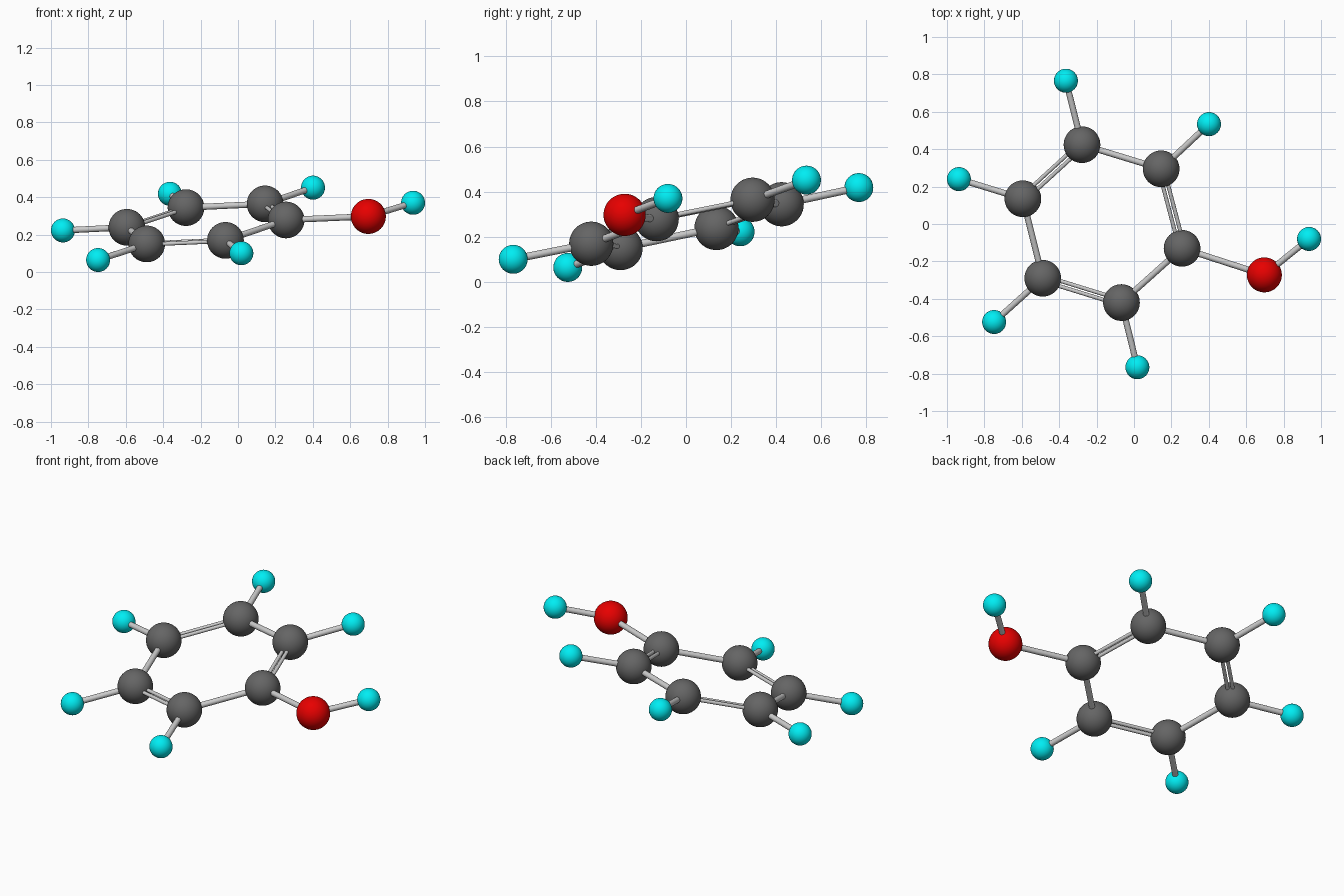
import bpy
from mathutils import Vector

if "Cube" in bpy.data.objects:
    bpy.data.objects.remove(bpy.data.objects["Cube"])


def material(name, color):
    m = bpy.data.materials.new(name)
    m.diffuse_color = (*color, 1)
    m.use_nodes = True
    m.node_tree.nodes["Principled BSDF"].inputs["Base Color"].default_value = m.diffuse_color
    return m


DARK = material("dark_grey", (0.13, 0.13, 0.13))
RED = material("red", (0.8, 0.0, 0.0))
CYAN = material("cyan", (0.0, 0.85, 0.9))

# Ball centres: ring of six, then the side balls keyed by the ball they hang on
RING = [Vector(p) for p in (
    (-0.278, 0.424, 0.344), (0.145, 0.295, 0.364), (0.257, -0.130, 0.278),
    (-0.067, -0.420, 0.169), (-0.488, -0.290, 0.150), (-0.594, 0.135, 0.239))]
OXYGEN = Vector((0.697, -0.272, 0.297))
OXYGEN_H = Vector((0.936, -0.080, 0.370))
RING_H = {0: (-0.364, 0.766, 0.418), 1: (0.401, 0.534, 0.451),
          3: (0.018, -0.766, 0.100), 4: (-0.748, -0.524, 0.064),
          5: (-0.936, 0.240, 0.222)}
NORMAL = (RING[2] - RING[0]).cross(RING[4] - RING[0]).normalized()


def ball(name, centre, radius, mat):
    bpy.ops.mesh.primitive_uv_sphere_add(segments=48, ring_count=24,
                                         radius=radius, location=centre)
    ob = bpy.context.object
    ob.name = name
    ob.data.materials.append(mat)
    bpy.ops.object.shade_smooth()


def rod(name, a, b, radius=0.0165):
    d = b - a
    bpy.ops.mesh.primitive_cylinder_add(vertices=24, radius=radius,
                                        depth=d.length, location=(a + b) / 2,
                                        rotation=d.to_track_quat('Z', 'Y').to_euler())
    bpy.context.object.name = name
    bpy.ops.object.shade_smooth_by_angle()


# Ring balls with alternating double and single bonds
for i, a in enumerate(RING):
    b = RING[(i + 1) % 6]
    ball(f"carbon_{i + 1}", a, 0.098, DARK)
    if i % 2:
        side = (b - a).cross(NORMAL).normalized() * 0.0145
        for label, s in (("inner", side), ("outer", -side)):
            rod(f"double_bond_{i + 1}_{label}", a + s, b + s, 0.0105)
    else:
        rod(f"single_bond_{i + 1}", a, b)

# Small outer balls on the ring
for i, p in RING_H.items():
    ball(f"hydrogen_{i + 1}", p, 0.064, CYAN)
    rod(f"hydrogen_bond_{i + 1}", RING[i], Vector(p))

# Side branch: red ball with its small ball
ball("oxygen", OXYGEN, 0.0935, RED)
ball("branch_hydrogen", OXYGEN_H, 0.064, CYAN)
rod("oxygen_bond", RING[2], OXYGEN)
rod("branch_hydrogen_bond", OXYGEN, OXYGEN_H)
